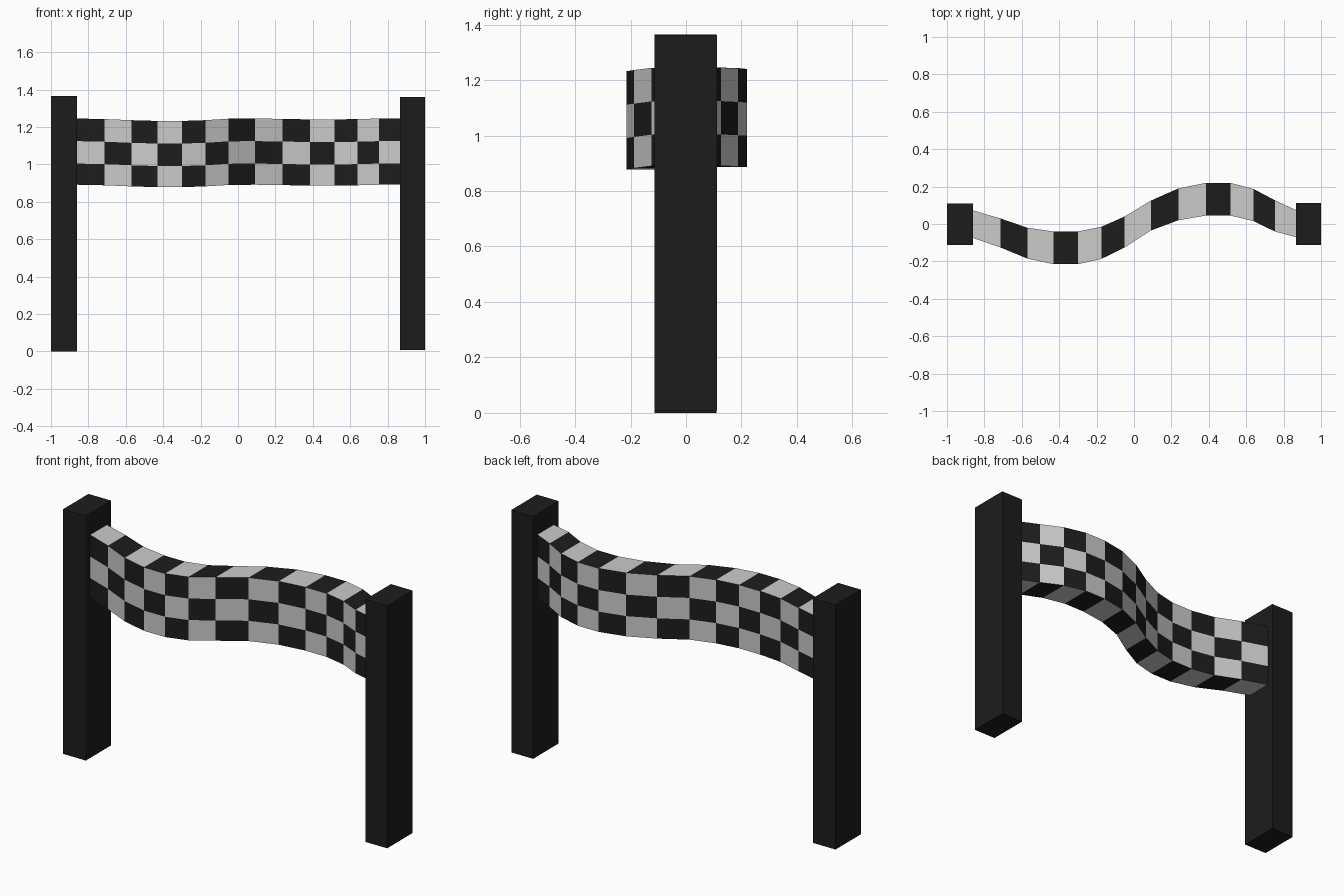
import bpy, bmesh

if "Cube" in bpy.data.objects:
    bpy.data.objects.remove(bpy.data.objects["Cube"])


def material(name, v):
    m = bpy.data.materials.new(name)
    m.diffuse_color = (v, v, v, 1)
    m.use_nodes = True
    m.node_tree.nodes["Principled BSDF"].inputs["Base Color"].default_value = m.diffuse_color
    return m


black = material("black", 0.012)
white = material("white", 0.55)


def finish(name, bm, mats):
    bmesh.ops.recalc_face_normals(bm, faces=bm.faces[:])
    me = bpy.data.meshes.new(name)
    bm.to_mesh(me)
    bm.free()
    for m in mats:
        me.materials.append(m)
    ob = bpy.data.objects.new(name, me)
    bpy.context.collection.objects.link(ob)


def post(name, x0, x1, y0, y1, z0, z1):
    bm = bmesh.new()
    bmesh.ops.create_cube(bm, size=1)
    for v in bm.verts:
        v.co = (x1 if v.co.x > 0 else x0,
                y1 if v.co.y > 0 else y0,
                z1 if v.co.z > 0 else z0)
    finish(name, bm, [black])


# Two upright posts
post("left_post", -1.0, -0.86, -0.113, 0.11, 0.0, 1.365)
post("right_post", 0.865, 1.0, -0.113, 0.112, 0.008, 1.36)

# Wavy banner stations: x, front y, back y, vertical sag
stations = [
    (-0.86, -0.075, 0.072, 0.0), (-0.715, -0.125, 0.03, -0.003),
    (-0.57, -0.185, -0.02, -0.009), (-0.43, -0.215, -0.04, -0.013),
    (-0.30, -0.215, -0.04, -0.013), (-0.175, -0.187, -0.015, -0.009),
    (-0.05, -0.125, 0.04, -0.001), (0.09, -0.035, 0.125, 0.0),
    (0.237, 0.02, 0.19, -0.002), (0.385, 0.045, 0.22, -0.005),
    (0.515, 0.045, 0.22, -0.005), (0.64, 0.015, 0.187, -0.003),
    (0.753, -0.04, 0.127, 0.0), (0.865, -0.07, 0.075, 0.0),
]
levels = [0.891, 1.004, 1.124, 1.245]

# Rings of eight points, skinned into alternating squares
bm = bmesh.new()
rings = []
for x, yf, yb, dz in stations:
    ring = [bm.verts.new((x, yf, z + dz)) for z in levels]
    ring += [bm.verts.new((x, yb, z + dz)) for z in reversed(levels)]
    rings.append(ring)
for col, (a, b) in enumerate(zip(rings, rings[1:])):
    for k in range(8):
        n = (k + 1) % 8
        f = bm.faces.new((a[k], b[k], b[n], a[n]))
        f.material_index = (col + k) % 2
# End caps
bm.faces.new(rings[0])
bm.faces.new(rings[-1])
finish("checkered_banner", bm, [black, white])
